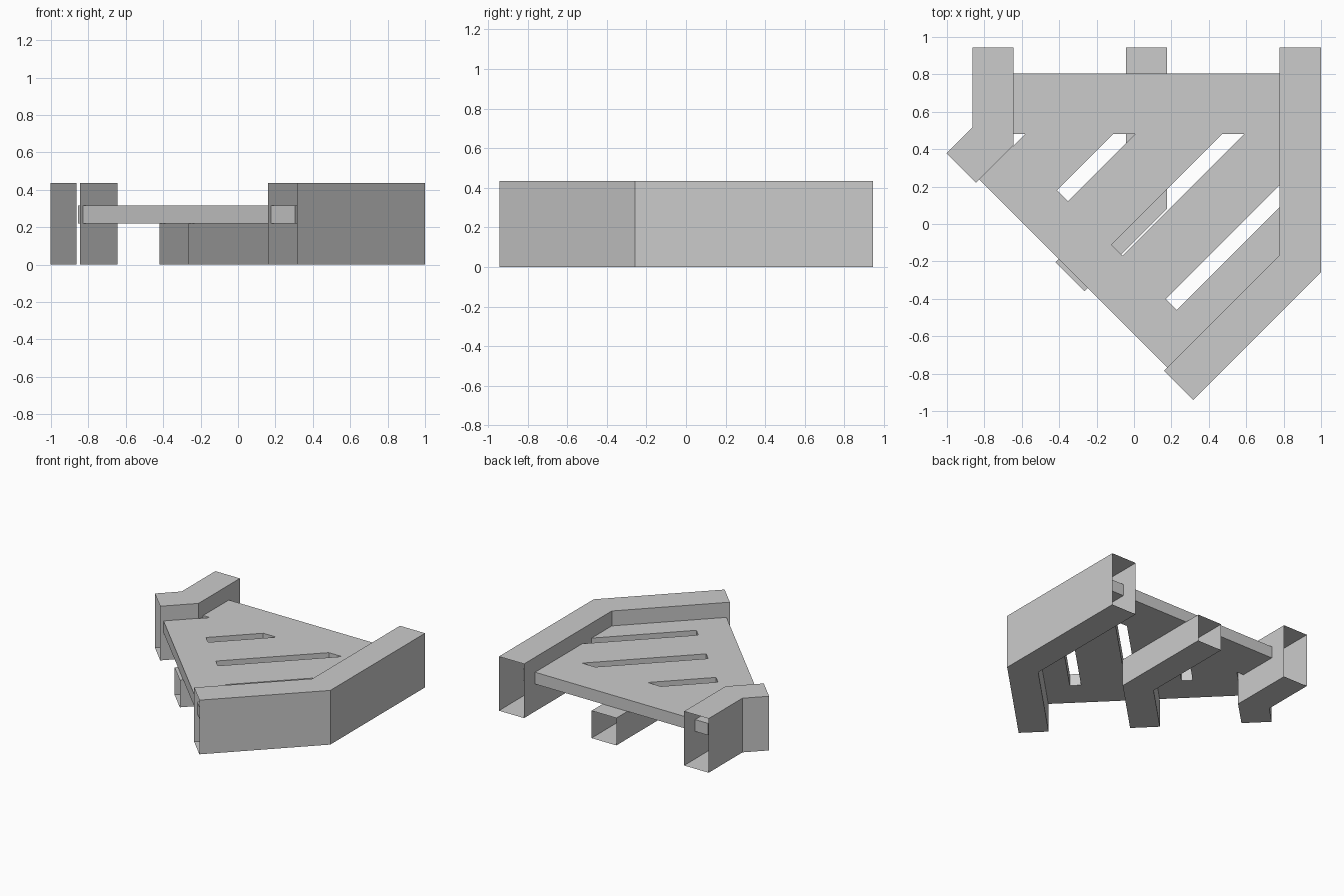
import bpy, bmesh

cube = bpy.data.objects.get("Cube")
if cube:
    bpy.data.objects.remove(cube, do_unlink=True)

gray = bpy.data.materials.new("light gray")
gray.use_nodes = True
gray.diffuse_color = (0.6, 0.6, 0.6, 1)
gray.node_tree.nodes["Principled BSDF"].inputs["Base Color"].default_value = (0.6, 0.6, 0.6, 1)

BACK_Y = 0.945      # back end of every beam
END_SUM = -0.625    # beams are cut off along x + y = END_SUM
DECK_Z, DECK_TOP = 0.22, 0.315


def finish(name, bm):
    bmesh.ops.recalc_face_normals(bm, faces=bm.faces)
    mesh = bpy.data.meshes.new(name)
    bm.to_mesh(mesh)
    bm.free()
    mesh.materials.append(gray)
    obj = bpy.data.objects.new(name, mesh)
    bpy.context.collection.objects.link(obj)
    return obj


def side_path(x, diff):
    """Plan of a beam wall: straight back part, then a 45 degree run on x - y = diff."""
    return [(x, BACK_Y), (x, x - diff), ((END_SUM + diff) / 2, (END_SUM - diff) / 2)]


def beam(name, x_right, x_left, diff_right, diff_left, height):
    """Thin rectangular tube with a bend and open ends."""
    bm = bmesh.new()
    rings = []
    for a, b in zip(side_path(x_right, diff_right), side_path(x_left, diff_left)):
        rings.append([bm.verts.new((*p, z)) for p, z in
                      ((a, 0), (b, 0), (b, height), (a, height))])
    for r, s in zip(rings, rings[1:]):
        for i in range(4):
            j = (i + 1) % 4
            bm.faces.new((r[i], r[j], s[j], s[i]))
    return finish(name, bm)


def prism(name, outline, z0, z1):
    """Solid plate from a plan outline."""
    bm = bmesh.new()
    face = bm.faces.new([bm.verts.new((x, y, z0)) for x, y in outline])
    top = bmesh.ops.extrude_face_region(bm, geom=[face])["geom"]
    verts = [g for g in top if isinstance(g, bmesh.types.BMVert)]
    bmesh.ops.translate(bm, verts=verts, vec=(0, 0, z1 - z0))
    return finish(name, bm)


# Beams
beam("right_beam", -0.863, -0.645, -1.38, -1.065, 0.435)
beam("middle_beam", -0.043, 0.177, -0.215, 0.095, DECK_Z)
beam("left_beam", 0.777, 1.0, 0.945, 1.257, 0.435)

# Deck, with its sides tucked into the outer beams
deck = prism("deck", [(-0.76, 0.805), (-0.855, 0.265), (0.305, -0.895),
                      (0.885, -0.21), (0.885, 0.805)], DECK_Z, DECK_TOP)

# Diagonal slots
SLOT_START, SLOT_END_Y, SLOT_WIDTH = -0.23, 0.48, 0.117
for i, diff in enumerate((-1.18, -0.592, -0.01, 0.572)):
    d2 = diff + SLOT_WIDTH
    outline = [((SLOT_START + d) / 2, (SLOT_START - d) / 2) for d in (diff, d2)]
    outline += [(SLOT_END_Y + d, SLOT_END_Y) for d in (d2, diff)]
    cutter = prism(f"slot_cutter_{i + 1}", outline, DECK_Z - 0.1, DECK_TOP + 0.1)
    cutter.hide_render = True
    cutter.hide_viewport = True
    cut = deck.modifiers.new(f"slot_{i + 1}", "BOOLEAN")
    cut.operation = "DIFFERENCE"
    cut.solver = "EXACT"
    cut.object = cutter
